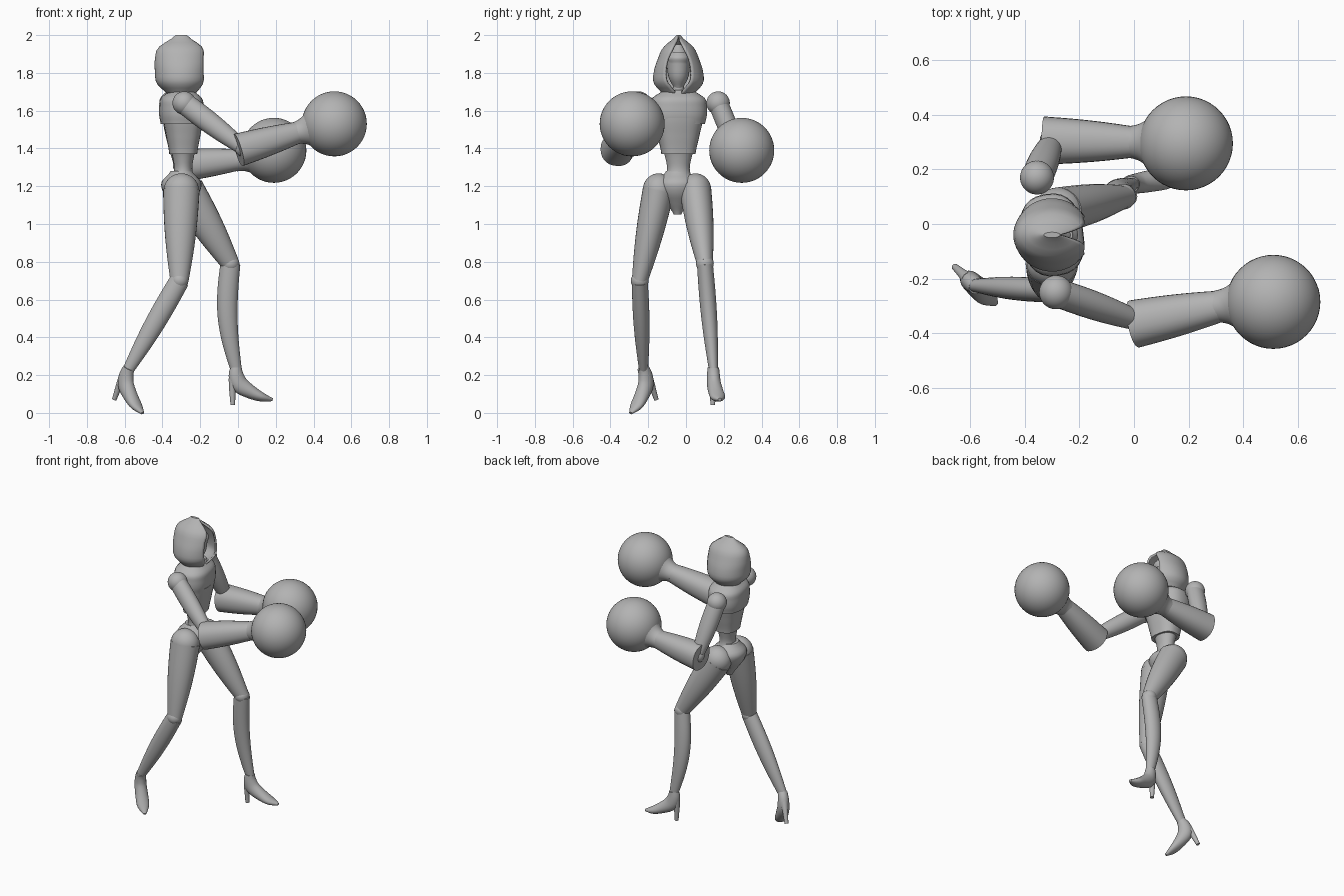
import bpy, bmesh, math
from mathutils import Vector, Matrix

cube = bpy.data.objects.get("Cube")
if cube:
    bpy.data.objects.remove(cube, do_unlink=True)

color = (.45, .45, .45, 1)
grey = bpy.data.materials.new("plain grey")
grey.use_nodes = True
grey.diffuse_color = color
grey.node_tree.nodes["Principled BSDF"].inputs["Base Color"].default_value = color

across = Vector((0, 1, 0))
shoulder_line = Vector((-.16, 1, 0)).normalized()


def finish(name, bm):
    """Turn a bmesh into a smooth shaded grey object."""
    bmesh.ops.recalc_face_normals(bm, faces=bm.faces)
    mesh = bpy.data.meshes.new(name)
    bm.to_mesh(mesh)
    bm.free()
    mesh.materials.append(grey)
    part = bpy.data.objects.new(name, mesh)
    bpy.context.collection.objects.link(part)
    bpy.ops.object.select_all(action="DESELECT")
    part.select_set(True)
    bpy.context.view_layer.objects.active = part
    bpy.ops.object.shade_smooth_by_angle(angle=math.radians(40))
    return part


def ball(name, centre, radius, stretch=(1, 1, 1)):
    bm = bmesh.new()
    bmesh.ops.create_uvsphere(bm, u_segments=48, v_segments=24, radius=radius)
    place = Matrix.Translation(centre) @ Matrix.Diagonal((*stretch, 1))
    bmesh.ops.transform(bm, verts=bm.verts, matrix=place)
    return finish(name, bm)


def sample(values, t):
    """Smoothly interpolate evenly spaced values, with t from start to end."""
    last = len(values) - 1
    i = min(int(t * last), last - 1)
    u = t * last - i
    before, start = values[max(i - 1, 0)], values[i]
    end, after = values[i + 1], values[min(i + 2, last)]
    ease = u * u * (3 - 2 * u)
    leave, arrive = (end - before) / 2, (after - start) / 2
    return (start + (end - start) * ease + leave * (u * (1 - u) ** 2)
            - arrive * (u * u * (1 - u)))


def bridge(bm, lower, upper, closed=True):
    count = len(lower)
    for k in range(count if closed else count - 1):
        j = (k + 1) % count
        bm.faces.new((lower[k], lower[j], upper[j], upper[k]))


def loft(name, points, widths, depths, hint=across, boxy=1, place=Matrix()):
    """Skin ellipses along a path; boxy below one squares them off."""
    bm = bmesh.new()
    loops = []
    sides = 28
    for i, point in enumerate(points):
        ahead = points[min(i + 1, len(points) - 1)] - points[max(i - 1, 0)]
        ahead.normalize()
        side = (hint - ahead * hint.dot(ahead)).normalized()
        front = side.cross(ahead)
        loop = []
        for k in range(sides):
            angle = math.tau * k / sides
            c, s = [math.copysign(abs(v) ** boxy, v)
                    for v in (math.cos(angle), math.sin(angle))]
            loop.append(bm.verts.new(point + side * c * widths[i] + front * s * depths[i]))
        loops.append(loop)
    for lower, upper in zip(loops, loops[1:]):
        bridge(bm, lower, upper)
    bm.faces.new(loops[0])
    bm.faces.new(loops[-1])
    return finish(name, bm)if place == Matrix() else move(finish(name, bm), place)


def move(part, place):
    part.data.transform(place)
    return part


steps = [i / 16 for i in range(17)]


def limb(name, start, end, thick, thin, bulge=0, depth=1, bow=Vector(), boxy=1):
    """Tapered limb, swelling and bowing towards its middle."""
    swell = [math.sin(math.pi * t) for t in steps]
    points = [start.lerp(end, t) + bow * s for t, s in zip(steps, swell)]
    widths = [thick + (thin - thick) * t + bulge * s for t, s in zip(steps, swell)]
    loft(name, points, widths, [w * depth for w in widths], boxy=boxy)


def stack(name, centre, bottom, top, widths, depth, hint=across, boxy=1):
    """Upright body section with evenly spaced half widths."""
    points = [Vector((*centre, bottom + (top - bottom) * t)) for t in steps]
    sizes = [sample(widths, t) for t in steps]
    loft(name, points, sizes, [w * depth for w in sizes], hint, boxy)


# Hood: a shell of arcs left open over the face
bm = bmesh.new()
previous = None
segments = 40
for t in steps:
    wide = sample([.08, .13, .13, .11, .08, .01], t)
    deep = sample([.07, .13, .14, .14, .12, .03], t)
    gap = max(sample([.01, .06, .07, .06, .03, 0], t), .001)
    edge = math.asin(min(gap / wide, .9))
    row = []
    for k in range(segments + 1):
        angle = edge + (math.tau - 2 * edge) * k / segments
        row.append(bm.verts.new((-.3 + deep * math.cos(angle),
                                 -.04 + wide * math.sin(angle), 1.68 + .32 * t)))
    if previous:
        bridge(bm, previous, row, closed=False)
    previous = row
bm.faces.new(previous)
hood = finish("hood", bm)
cloth = hood.modifiers.new("cloth thickness", "SOLIDIFY")
cloth.thickness = .012
cloth.offset = -1

# Head, visor and neck
middle = (-.29, -.04)
stack("head", middle, 1.71, 1.95, [.02, .05, .06, .06, .02], 1.2)
stack("visor", middle, 1.85, 1.91, [.06, .065, .05], 1.3)
stack("neck", middle, 1.64, 1.76, [.05, .03, .03], 1)

# Torso in overlapping shells
stack("upper_chest", (-.3, -.04), 1.53, 1.71, [.14, .15, .15, .14, .08], .76, shoulder_line, .8)
stack("ribcage", middle, 1.37, 1.56, [.09, .11, .13], .8, shoulder_line, .8)
stack("abdomen", middle, 1.22, 1.42, [.08, .06, .07, .09], .8)
stack("pelvis", (-.3, -.045), 1.05, 1.28, [.02, .06, .1, .11, .06], .95)

# Joint positions of the lunging, boxing pose
right = dict(hip=(-.3, -.145, 1.18), knee=(-.31, -.245, .7), ankle=(-.58, -.225, .23),
             shoulder=(-.285, -.25, 1.64), elbow=(.03, -.36, 1.4),
             wrist=(.32, -.3, 1.485), glove=(.51, -.285, 1.53))
left = dict(hip=(-.275, .05, 1.18), knee=(-.04, .1, .79), ankle=(-.01, .145, .23),
            shoulder=(-.355, .17, 1.64), elbow=(-.3, .305, 1.31),
            wrist=(0, .3, 1.34), glove=(.19, .295, 1.39))


def shoe(side, ankle, yaw, pitch):
    """High heeled shoe, pointing along x before it is turned into place."""
    place = (Matrix.Translation(ankle) @ Matrix.Rotation(math.radians(yaw), 4, "Z")
             @ Matrix.Rotation(math.radians(pitch), 4, "Y"))
    forward = [0, 0, .02, .08, .14, .195]
    drop = [-.01, .03, .08, .12, .147, .16]
    points = [Vector((sample(forward, t), 0, -sample(drop, t))) for t in steps]
    widths = [sample([.03, .034, .037, .04, .038, .01], t) for t in steps]
    heights = [sample([.03, .04, .046, .036, .024, .008], t) for t in steps]
    loft(side + "_shoe", points, widths, heights, place=place)
    heel = [Vector((-.015, 0, -.05)), Vector((-.02, 0, -.1)), Vector((-.018, 0, -.188))]
    taper = [.025, .018, .012]
    loft(side + "_heel", heel, taper, taper, place=place)


# Limbs, built the same way on both sides
for side, pose, bow, yaw, pitch in (("right", right, 0, -42, 27), ("left", left, -.03, 10, 0)):
    at = {joint: Vector(place) for joint, place in pose.items()}
    ball(side + "_hip", at["hip"], .088, (1.05, .95, 1))
    limb(side + "_thigh", at["hip"], at["knee"], .084, .042, .008, 1.15)
    ball(side + "_knee", at["knee"], .047)
    limb(side + "_shin", at["knee"], at["ankle"], .042, .024, .009, 1.25, Vector((bow, 0, 0)))
    shoe(side, at["ankle"], yaw, pitch)

    ball(side + "_shoulder", at["shoulder"], .062)
    limb(side + "_upper_arm", at["shoulder"], at["elbow"], .052, .034, .008, 1.1)
    ball(side + "_elbow", at["elbow"], .045)
    cuff_end = at["elbow"] + (at["elbow"] - at["wrist"]).normalized() * .03
    limb(side + "_forearm", cuff_end, at["wrist"], .088, .057, .004, boxy=.9)
    limb(side + "_cuff", at["wrist"].lerp(at["glove"], -.1), at["wrist"].lerp(at["glove"], .4),
         .058, .11, -.012)
    ball(side + "_glove", at["glove"], .172)
